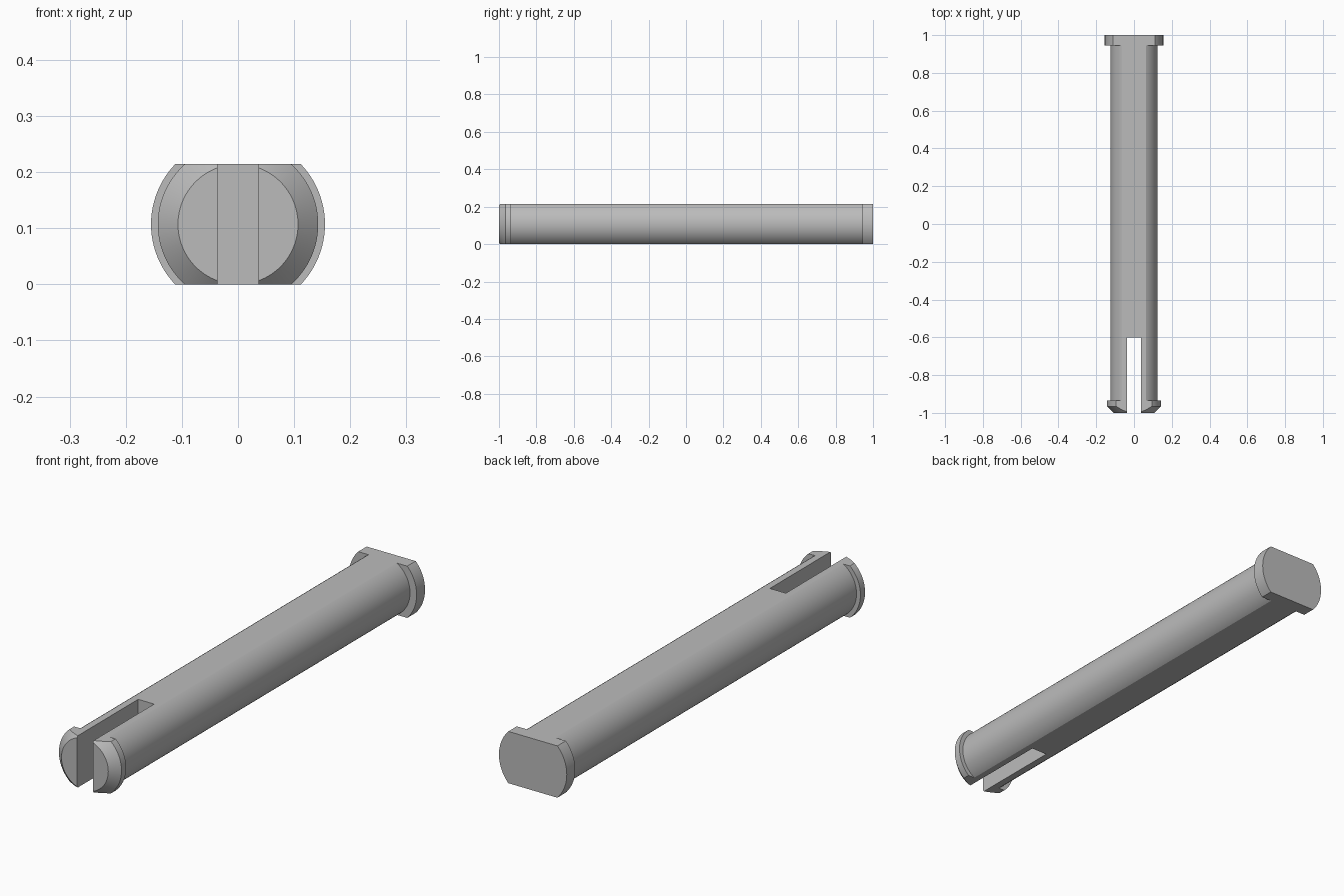
import bpy
import bmesh
import math
from mathutils import Matrix

cube = bpy.data.objects.get("Cube")
if cube:
    bpy.data.objects.remove(cube, do_unlink=True)

HALF_H = 0.107      # half the distance between the flats
SLOT_HALF = 0.0365
SLOT_END = -0.6
SEGMENTS = 96

grey = bpy.data.materials.new("grey plastic")
grey.use_nodes = True
colour = (0.5, 0.5, 0.5, 1)
grey.diffuse_color = colour
grey.node_tree.nodes["Principled BSDF"].inputs["Base Color"].default_value = colour


def finish(bm, name):
    mesh = bpy.data.meshes.new(name)
    bm.to_mesh(mesh)
    bm.free()
    mesh.materials.append(grey)
    obj = bpy.data.objects.new(name, mesh)
    bpy.context.collection.objects.link(obj)
    return obj


def lathe(name, profile):
    """Revolve (radius, y) points about the y axis and cap both ends."""
    bm = bmesh.new()
    rings = []
    for r, y in profile:
        angles = [math.tau * i / SEGMENTS for i in range(SEGMENTS)]
        rings.append([bm.verts.new((r * math.cos(a), y, HALF_H + r * math.sin(a)))
                      for a in angles])
    for a, b in zip(rings, rings[1:]):
        for i in range(SEGMENTS):
            j = (i + 1) % SEGMENTS
            bm.faces.new((a[i], a[j], b[j], b[i]))
    bm.faces.new(rings[0])
    bm.faces.new(rings[-1])
    bmesh.ops.recalc_face_normals(bm, faces=bm.faces)
    return finish(bm, name)


def box_cutter(name, size, centre):
    bm = bmesh.new()
    bmesh.ops.create_cube(bm, size=1, matrix=Matrix.Translation(centre) @ Matrix.Diagonal((*size, 1)))
    obj = finish(bm, name)
    obj.hide_render = True
    return obj


# Pin: tapered tip, snap collar, shaft and head in one turned profile
pin = lathe("clevis_pin", [
    (0.107, -1), (0.143, -0.965), (0.143, -0.935), (0.125, -0.935),
    (0.125, 0.945), (0.155, 0.945), (0.155, 1)])

# Flats above and below, then the slot between the snap prongs
cutters = [
    (box_cutter("flats_cutter", (1, 3, 2 * HALF_H), (0, 0, HALF_H)), 'INTERSECT'),
    (box_cutter("slot_cutter", (2 * SLOT_HALF, 1, 1), (0, SLOT_END - 0.5, HALF_H)), 'DIFFERENCE')]
for cutter, operation in cutters:
    mod = pin.modifiers.new(cutter.name, 'BOOLEAN')
    mod.operation = operation
    mod.solver = 'EXACT'
    mod.object = cutter

bpy.context.view_layer.update()
result = bpy.data.meshes.new_from_object(pin.evaluated_get(bpy.context.evaluated_depsgraph_get()))
pin.modifiers.clear()
pin.data = result
result.materials.clear()
result.materials.append(grey)
result.polygons.foreach_set("material_index", [0] * len(result.polygons))
for cutter, _ in cutters:
    bpy.data.objects.remove(cutter, do_unlink=True)

# Smooth round faces, crisp edges
bpy.ops.object.select_all(action='DESELECT')
pin.select_set(True)
bpy.context.view_layer.objects.active = pin
bpy.ops.object.shade_smooth_by_angle(angle=math.radians(25))
